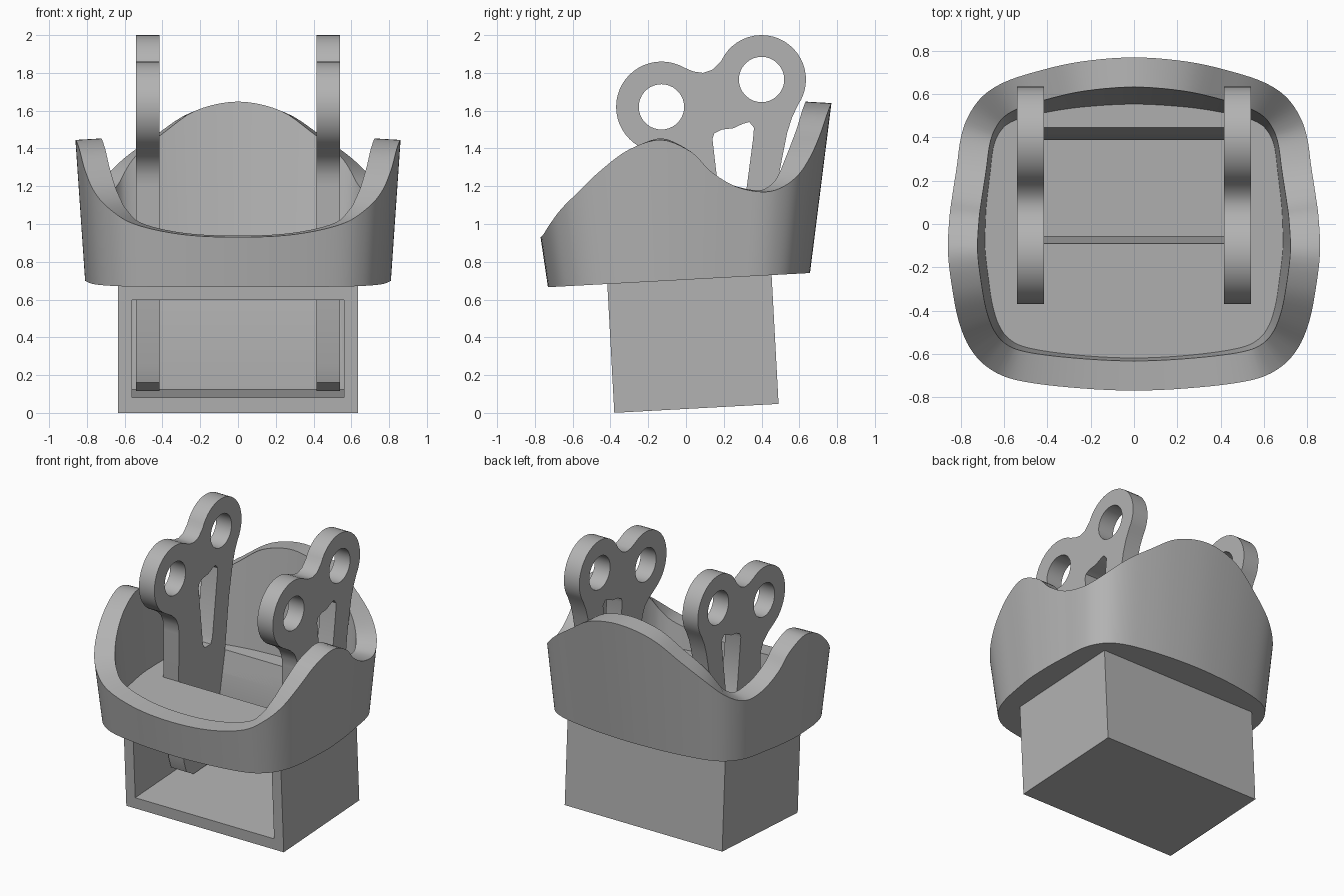
import bpy, bmesh, math
from mathutils import Matrix, Vector

if "Cube" in bpy.data.objects:
    bpy.data.objects.remove(bpy.data.objects["Cube"])

grey = bpy.data.materials.new("plain_grey")
grey.use_nodes = True
COLOUR = (0.45, 0.45, 0.45, 1)
grey.diffuse_color = COLOUR
grey.node_tree.nodes["Principled BSDF"].inputs["Base Color"].default_value = COLOUR

TILT = math.radians(3.1)
SLOPE = math.tan(TILT)


def add(name, bm):
    bmesh.ops.recalc_face_normals(bm, faces=bm.faces[:])
    mesh = bpy.data.meshes.new(name)
    bm.to_mesh(mesh)
    bm.free()
    ob = bpy.data.objects.new(name, mesh)
    bpy.context.collection.objects.link(ob)
    mesh.materials.append(grey)
    return ob


def block(name, x, y0, y1, z0, z1):
    """Box in the tilted frame, symmetric in x."""
    bm = bmesh.new()
    bmesh.ops.create_cube(bm, size=1)
    size = Matrix.Diagonal((2 * x, y1 - y0, z1 - z0, 1))
    place = Matrix.Translation((0, (y0 + y1) / 2, (z0 + z1) / 2))
    bm.transform(Matrix.Rotation(TILT, 4, 'X') @ place @ size)
    return add(name, bm)


def plate(name, loops, x, half):
    """Flat (y, z) outline with holes, thickened along x."""
    curve = bpy.data.curves.new(name, 'CURVE')
    curve.dimensions = '2D'
    curve.fill_mode = 'BOTH'
    curve.extrude = half
    for loop in loops:
        spline = curve.splines.new('POLY')
        spline.points.add(len(loop) - 1)
        for p, (y, z) in zip(spline.points, loop):
            p.co = (y, z, 0, 1)
        spline.use_cyclic_u = True
    temp = bpy.data.objects.new(name, curve)
    bm = bmesh.new()
    bm.from_mesh(temp.to_mesh())
    bpy.data.objects.remove(temp)
    bpy.data.curves.remove(curve)
    bmesh.ops.remove_doubles(bm, verts=bm.verts[:], dist=1e-5)
    axes = Matrix(((0, 0, 1, x), (1, 0, 0, 0), (0, 1, 0, 0), (0, 0, 0, 1)))
    bm.transform(axes)
    return add(name, bm)


def cut(ob, cutter):
    mod = ob.modifiers.new("cut", 'BOOLEAN')
    mod.operation = 'DIFFERENCE'
    mod.solver = 'EXACT'
    mod.object = cutter
    bpy.context.view_layer.objects.active = ob
    bpy.ops.object.modifier_apply(modifier=mod.name)


def arc(y, z, r, a0, a1, n):
    angles = [math.radians(a0 + (a1 - a0) * i / n) for i in range(n + 1)]
    return [(y + r * math.cos(a), z + r * math.sin(a)) for a in angles]


def smooth_loop(points, steps):
    """Closed Catmull-Rom curve."""
    out, n = [], len(points)
    for i in range(n):
        a, b, c, d = (points[(i + k) % n] for k in (-1, 0, 1, 2))
        for s in range(steps):
            t = s / steps
            out.append(b + (c - a) * t / 2 + (a * 2 - b * 5 + c * 4 - d) * t * t / 2
                       + (b * 3 - a - c * 3 + d) * t ** 3 / 2)
    return out


# Tub: wavy rim line from front centre round to back centre
half = [(0, -.77, .93), (.3, -.755, .945), (.55, -.72, 1.0), (.68, -.66, 1.08),
        (.76, -.57, 1.17), (.81, -.45, 1.285), (.84, -.3, 1.395), (.86, -.13, 1.445),
        (.853, .03, 1.38), (.84, .13, 1.28), (.82, .26, 1.2), (.8, .4, 1.17),
        (.765, .5, 1.19), (.7, .59, 1.255), (.6, .655, 1.35), (.45, .705, 1.46),
        (.25, .75, 1.59), (0, .77, 1.64)]
stations = [Vector(p) for p in half]
stations += [Vector((-p.x, p.y, p.z)) for p in stations[-2:0:-1]]
rim_outer = smooth_loop(stations, 5)
count = len(rim_outer)


def inset(i, width):
    t = rim_outer[(i + 1) % count] - rim_outer[i - 1]
    n = Vector((t.y, -t.x, 0)).normalized()
    return rim_outer[i] - n * width + Vector((0, 0, .008))


def drop(p, level):
    """Follow the flared wall down to a tilted plane."""
    h = p.z - level - SLOPE * p.y
    y = p.y * (1 - (.19 if p.y < 0 else .165) * h)
    return Vector((p.x * (1 - .08 * h), y, level + SLOPE * y))


rim_inner = [inset(i, .137) for i in range(count)]
bm = bmesh.new()
rings = [[bm.verts.new(p) for p in ring] for ring in (
    [drop(p, .705) for p in rim_outer], rim_outer, rim_inner,
    [drop(p, .858) for p in rim_inner])]
for low, high in zip(rings, rings[1:]):
    for i in range(count):
        j = (i + 1) % count
        bm.faces.new((low[i], low[j], high[j], high[i]))
bm.faces.new(rings[0])
bm.faces.new(rings[-1])
tub = add("tub", bm)

# Hollow base box, open at the front
base = block("base_box", .635, -.379, .492, .021, .78)
cavity = block("cavity_cutter", .56, -.6, .42, .101, .62)
cut(base, cavity)

# Slot through the tub floor and box roof
slot = plate("slot_cutter", [[(-.105, .95), (-.04, .52), (.373, .52), (.459, .95)]], 0, .54)
cut(tub, slot)
cut(base, slot)
for helper in (cavity, slot):
    bpy.data.objects.remove(helper)

# Arms: two ringed lobes on a tapering shank, with a wedge window
outline = [(-.03, .25), (-.055, .62), (-.09, .853), (-.085, 1.2), (-.092, 1.26),
           (-.12, 1.32), (-.17, 1.365)]
outline += arc(-.13, 1.62, .24, 240, 60, 24)
outline += [(.04, 1.807), (.09, 1.8), (.14, 1.817)]
outline += arc(.4, 1.765, .235, 155, -35, 24)
outline += [(.56, 1.56), (.535, 1.48), (.515, 1.38), (.49, 1.25), (.445, .88), (.395, .63),
            (.38, .3), (.35, .18), (.28, .125), (.08, .115), (0, .16)]
window = [(.14, 1.45), (.15, 1.48), (.19, 1.5), (.25, 1.507), (.3, 1.53), (.335, 1.54),
          (.36, 1.51), (.355, 1.45), (.3, 1.03), (.28, .985), (.21, .985), (.19, 1.02)]
holes = [arc(y, z, .12, 0, 350, 35) for y, z in ((-.13, 1.62), (.4, 1.765))]
arms = [plate(side + "_arm", [outline, window] + holes, x, .062)
        for side, x in (("left", .478), ("right", -.478))]

# Smooth curved walls, sharp edges kept
bpy.ops.object.select_all(action='DESELECT')
for ob in [tub, base] + arms:
    ob.select_set(True)
bpy.context.view_layer.objects.active = tub
bpy.ops.object.shade_smooth_by_angle(angle=math.radians(30))
